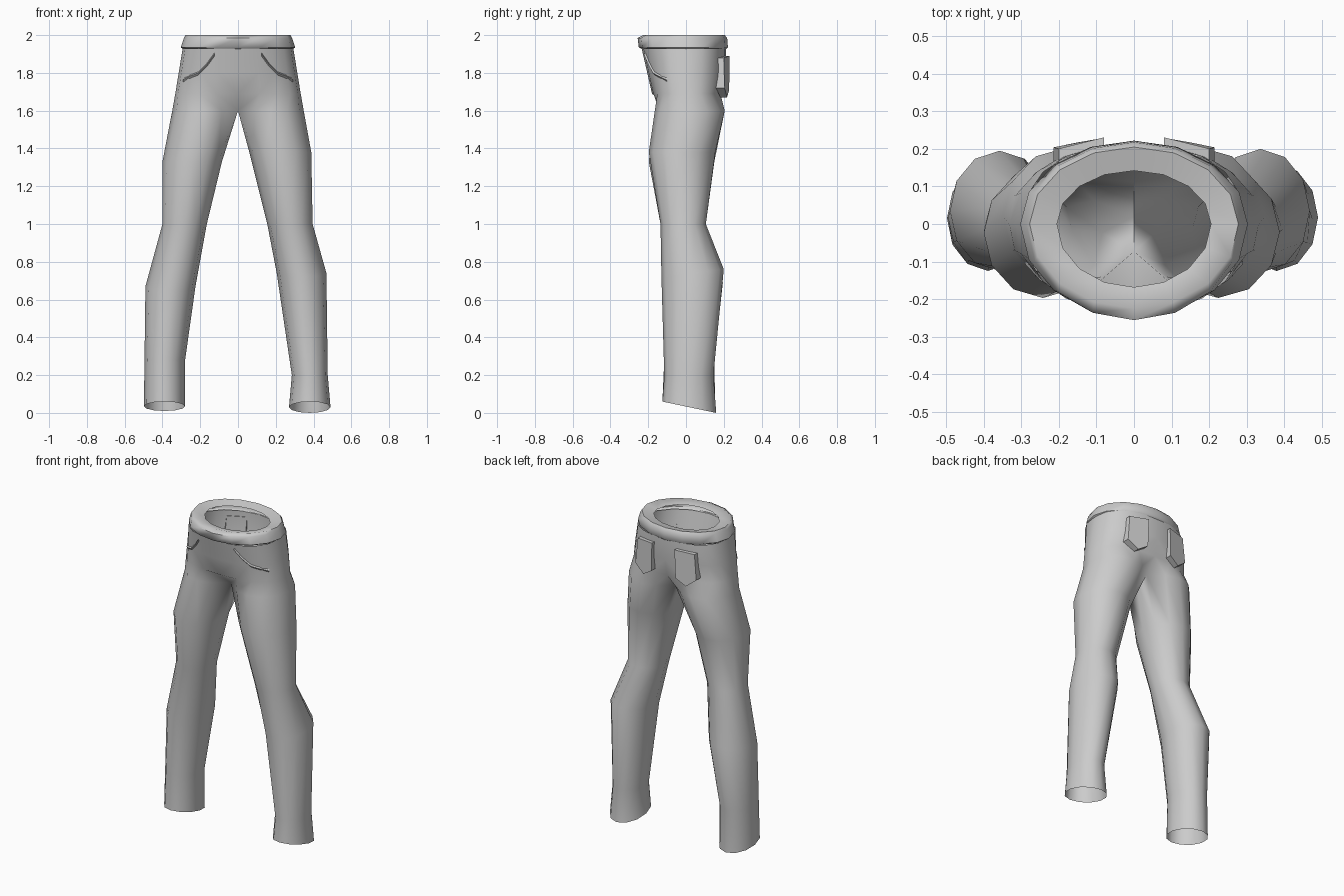
import bpy, bmesh, math
from mathutils import Vector
from mathutils.bvhtree import BVHTree

cube = bpy.data.objects.get("Cube")
if cube:
    bpy.data.objects.remove(cube, do_unlink=True)

cloth = bpy.data.materials.new("grey cloth")
cloth.use_nodes = True
GREY = (0.6, 0.6, 0.6, 1)
cloth.diffuse_color = GREY
cloth.node_tree.nodes["Principled BSDF"].inputs["Base Color"].default_value = GREY


def finish(name, bm, angle=60):
    mesh = bpy.data.meshes.new(name)
    bm.to_mesh(mesh)
    bm.free()
    obj = bpy.data.objects.new(name, mesh)
    bpy.context.collection.objects.link(obj)
    mesh.materials.append(cloth)
    bpy.ops.object.select_all(action='DESELECT')
    obj.select_set(True)
    bpy.context.view_layer.objects.active = obj
    bpy.ops.object.shade_smooth_by_angle(angle=math.radians(angle))
    return obj


def bridge(bm, a, b, closed):
    for i in range(len(a) if closed else len(a) - 1):
        j = (i + 1) % len(a)
        bm.faces.new((a[i], a[j], b[j], b[i]))


# Leg sections: z, inner x, outer x, front y, back y, front-to-back hem slope
left_leg = [(0.03, .27, .49, -.125, .16, -.03), (.2, .285, .475, -.115, .145, 0),
            (.74, .205, .468, -.13, .2, .02), (1.0, .155, .395, -.135, .105, 0),
            (1.38, .06, .388, -.197, .155, 0), (1.6, 0, .348, -.165, .205, 0)]
right_leg = [(0.035, .28, .498, -.125, .155, -.025), (.28, .28, .495, -.115, .15, 0),
             (.67, .225, .49, -.125, .195, .02), (1.0, .165, .4, -.135, .105, 0),
             (1.33, .085, .4, -.197, .15, 0), (1.6, 0, .348, -.165, .205, 0)]
# Hip sections: z, half width, front y, back y
hips = [(1.69, .332, -.18, .19), (1.8, .314, -.205, .212), (1.93, .293, -.235, .212)]

# Trousers: one open shell, each half running from hem to waist
bm = bmesh.new()
for side, sections in ((1, left_leg), (-1, right_leg)):
    previous = None
    for z, xi, xo, yf, yb, slope in sections:
        cx, rx, cy, ry = (xi + xo) / 2, (xo - xi) / 2, (yf + yb) / 2, (yb - yf) / 2
        ring = []
        for i in range(12):
            a = math.radians(-150 + 30 * i)
            x = cx + rx * math.cos(a)
            if xi == 0 and i in (0, 10, 11):
                x = 0
            ring.append(bm.verts.new((side * x, cy + ry * math.sin(a),
                                      z + slope * math.sin(a))))
        if previous:
            bridge(bm, previous, ring, True)
        previous = ring
    previous = previous[:11]
    for z, rx, yf, yb in hips:
        ring = []
        for i in range(11):
            a = math.radians(-90 + 18 * i)
            s = math.sin(a)
            y = (yb if s > 0 else -yf) * math.copysign(abs(s) ** .8, s)
            ring.append(bm.verts.new((side * rx * max(0, math.cos(a)) ** .9, y, z)))
        bridge(bm, previous, ring, False)
        previous = ring
bmesh.ops.remove_doubles(bm, verts=bm.verts, dist=0.0005)
bmesh.ops.recalc_face_normals(bm, faces=bm.faces)
surface = BVHTree.FromBMesh(bm)
finish("trousers", bm)

# Waistband: rolled band, flaring out and turning in to the opening
bm = bmesh.new()
previous = None
for z, rx, yf, yb in ((1.925, .29, -.23, .212), (1.935, .303, -.25, .222),
                      (1.985, .286, -.256, .218), (2.0, .278, -.225, .205),
                      (1.985, .205, -.168, .142)):
    ring = []
    for i in range(16):
        a = math.tau * i / 16
        s, c = math.sin(a), math.cos(a)
        ring.append(bm.verts.new((rx * c, (yb if s > 0 else -yf) * s, z)))
    if previous:
        bridge(bm, previous, ring, True)
    previous = ring
bmesh.ops.recalc_face_normals(bm, faces=bm.faces)
finish("waistband", bm)


def on_surface(x, z, facing):
    hit = surface.ray_cast(Vector((x, facing, z)), Vector((0, -facing, 0)))[0]
    return hit if hit else Vector((x, 0, z))


def patch(name, outline, facing, lift):
    """A raised flat patch whose rim reaches down to the cloth."""
    bm = bmesh.new()
    base = [on_surface(x, z, facing) for x, z in outline]
    low = [bm.verts.new(p) for p in base]
    high = [bm.verts.new(p + Vector((0, facing * h, 0))) for p, h in zip(base, lift)]
    bridge(bm, low, high, True)
    bm.faces.new(high)
    bmesh.ops.recalc_face_normals(bm, faces=bm.faces)
    finish(name, bm, 25)


for side, label in ((1, "left"), (-1, "right")):
    # Back pocket with a pointed lower edge
    patch(label + "_back_pocket",
          [(side * x, z) for x, z in ((.08, 1.89), (.2, 1.88), (.215, 1.72),
                                      (.15, 1.67), (.085, 1.71))],
          1, (.025, .03, .045, .035, .04))
    # Front pocket opening: a narrow curved lip
    path = ((.125, 1.9), (.165, 1.845), (.21, 1.8), (.25, 1.785), (.29, 1.765))
    bm = bmesh.new()
    rows = []
    for dz, out in ((.006, .002), (0, .012), (-.012, .002)):
        rows.append([bm.verts.new(on_surface(side * x, z + dz, -1) + Vector((0, -out, 0)))
                     for x, z in path])
    bridge(bm, rows[0], rows[1], False)
    bridge(bm, rows[1], rows[2], False)
    bmesh.ops.recalc_face_normals(bm, faces=bm.faces)
    finish(label + "_front_pocket_lip", bm, 25)
